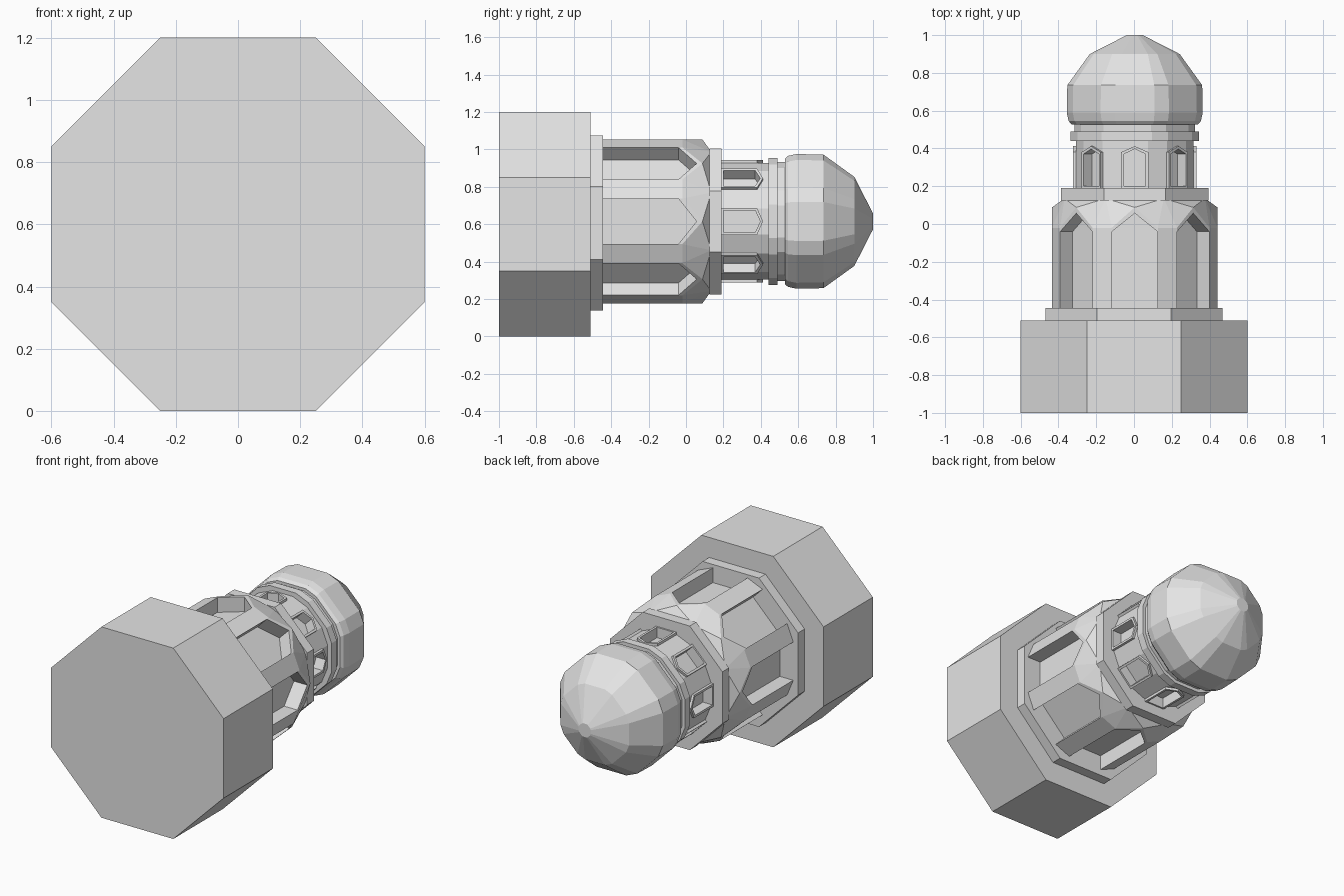
import bpy, bmesh, math
from mathutils import Vector

if "Cube" in bpy.data.objects:
    bpy.data.objects.remove(bpy.data.objects["Cube"])

stone = bpy.data.materials.new("pale grey stone")
stone.diffuse_color = (0.78, 0.78, 0.78, 1)
stone.use_nodes = True
stone.node_tree.nodes["Principled BSDF"].inputs["Base Color"].default_value = stone.diffuse_color
AXIS_X, AXIS_Z = 0.004, 0.615


def finish(name, bm):
    bmesh.ops.recalc_face_normals(bm, faces=bm.faces)
    me = bpy.data.meshes.new(name)
    bm.to_mesh(me)
    bm.free()
    ob = bpy.data.objects.new(name, me)
    me.materials.append(stone)
    bpy.context.collection.objects.link(ob)
    return ob


def section(r, w, cx=AXIS_X, cz=AXIS_Z):
    """Eight faces at apothem r and half-width w, with corner facets between."""
    pts = []
    for i in range(8):
        a = i * math.pi / 4
        for s in (-w, w):
            pts.append((cx + r * math.cos(a) - s * math.sin(a),
                        cz + r * math.sin(a) + s * math.cos(a)))
    return pts


def octagon(r, half, cx, cz):
    return [(cx + x, cz + z) for x, z in
            [(r, -half), (r, half), (half, r), (-half, r),
             (-r, half), (-r, -half), (-half, -r), (half, -r)]]


def loft(name, rings):
    """Skin a stack of (y, outline) rings along the tower axis."""
    bm = bmesh.new()
    loops = [[bm.verts.new((x, y, z)) for x, z in pts] for y, pts in rings]
    n = len(loops[0])
    for a, b in zip(loops, loops[1:]):
        for i in range(n):
            j = (i + 1) % n
            bm.faces.new((a[i], a[j], b[j], b[i]))
    bm.faces.new(loops[0])
    bm.faces.new(loops[-1])
    return finish(name, bm)


def arches(name, w, y0, y1, y2, r0, r1):
    """Eight pointed-arch blocks running radially from r0 to r1."""
    outline = [(-w, y0), (w, y0), (w, y1), (0, y2), (-w, y1)]
    bm = bmesh.new()
    for i in range(8):
        a = i * math.pi / 4
        c, s = math.cos(a), math.sin(a)
        inner, outer = [[bm.verts.new((AXIS_X + r * c - u * s, y, AXIS_Z + r * s + u * c))
                         for u, y in outline] for r in (r0, r1)]
        for k in range(5):
            j = (k + 1) % 5
            bm.faces.new((inner[k], inner[j], outer[j], outer[k]))
        bm.faces.new(inner)
        bm.faces.new(outer)
    return finish(name, bm)


def cut(ob, cutter):
    m = ob.modifiers.new("cut", 'BOOLEAN')
    m.operation = 'DIFFERENCE'
    m.solver = 'EXACT'
    m.object = cutter
    bpy.context.view_layer.objects.active = ob
    bpy.ops.object.modifier_apply(modifier=m.name)


# octagonal base and step
base = octagon(0.60, 0.25, 0, 0.60)
loft("base_block", [(-1.0, base), (-0.51, base)])
step = octagon(0.468, 0.196, 0, 0.606)
loft("base_step", [(-0.52, step), (-0.445, step)])

# lower body: pillars, gables and sloping shoulders
bm = bmesh.new()
for y in (-0.455, -0.02):
    for x, z in section(0.438, 0.122):
        bm.verts.new((x, y, z))
for x, z in octagon(0.372, 0.154, AXIS_X, AXIS_Z):
    bm.verts.new((x, 0.135, z))
for i in range(8):
    a = i * math.pi / 4
    bm.verts.new((AXIS_X + 0.438 * math.cos(a), 0.088, AXIS_Z + 0.438 * math.sin(a)))
bmesh.ops.convex_hull(bm, input=bm.verts[:])
bmesh.ops.dissolve_limit(bm, angle_limit=0.02, verts=bm.verts[:], edges=bm.edges[:])
body = finish("lower_body", bm)
niche = arches("niche_cutter", 0.120, -0.447, -0.04, 0.057, 0.345, 0.6)
cut(body, niche)

# collar above the body
collar = octagon(0.39, 0.163, AXIS_X, AXIS_Z)
loft("collar", [(0.125, collar), (0.19, collar)])

# upper drum with framed windows
drum_ring = section(0.312, 0.07)
drum = loft("upper_drum", [(0.18, drum_ring), (0.45, drum_ring)])
frames = arches("window_frames", 0.072, 0.185, 0.38, 0.412, 0.29, 0.327)
window = arches("window_cutter", 0.058, 0.20, 0.37, 0.397, 0.262, 0.5)
cut(drum, window)
cut(frames, window)

for helper in (niche, window):
    bpy.data.objects.remove(helper)

# cornice band and neck
band = section(0.339, 0.09)
loft("cornice_band", [(0.44, band), (0.49, band)])
neck = section(0.318, 0.085)
loft("neck", [(0.48, neck), (0.54, neck)])

# faceted dome
profile = [(0.528, 0.335), (0.545, 0.35), (0.59, 0.36), (0.735, 0.357),
           (0.90, 0.238), (1.0, 0.042)]
loft("dome", [(y, section(r, r * 0.29)) for y, r in profile])
